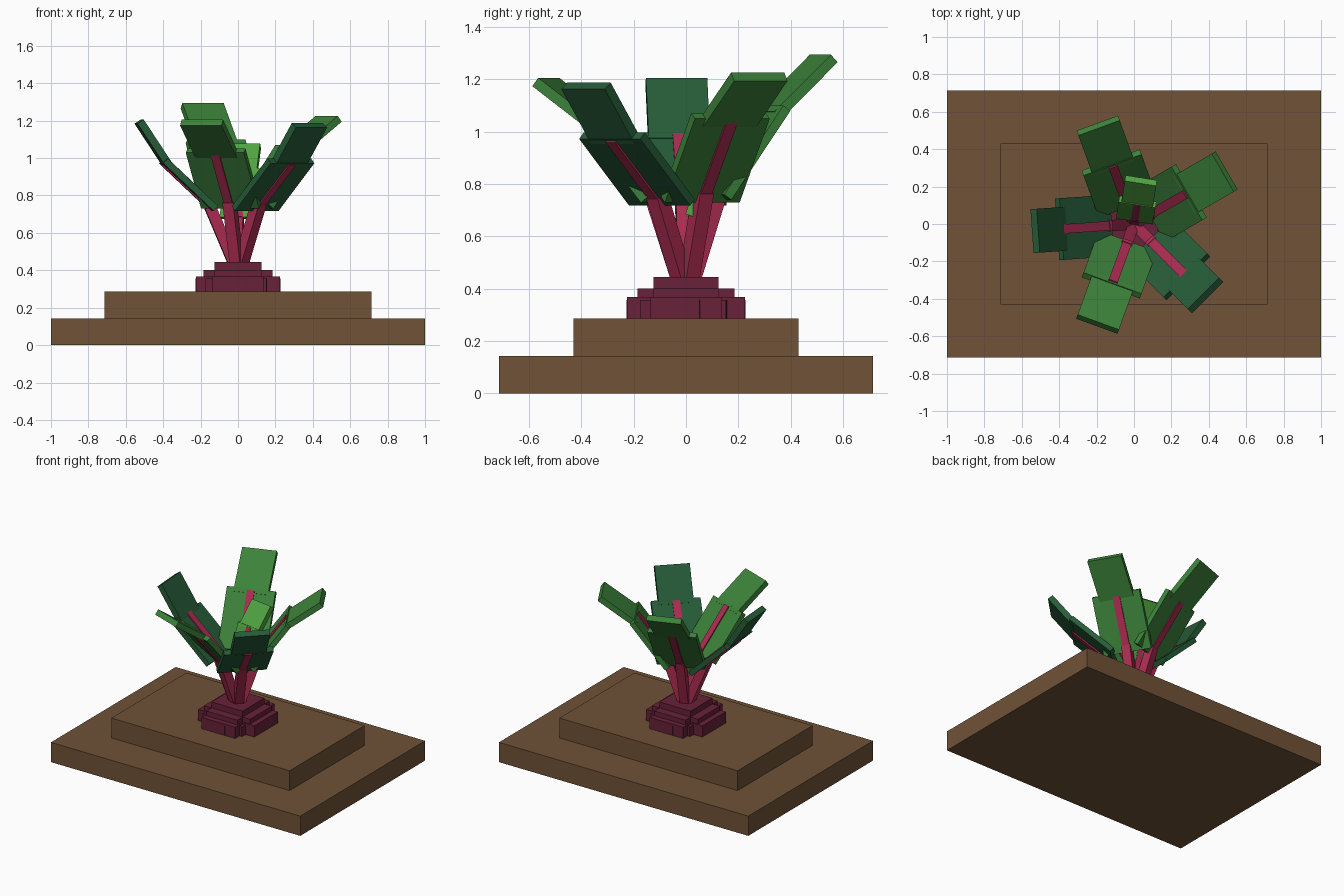
import bpy, bmesh, math
from mathutils import Matrix, Vector

cube = bpy.data.objects.get("Cube")
if cube:
    bpy.data.objects.remove(cube, do_unlink=True)


def material(name, rgb):
    """Flat colour from 0-255 display values."""
    col = [(c / 255 / 12.92) if c < 11 else ((c / 255 + 0.055) / 1.055) ** 2.4 for c in rgb] + [1]
    m = bpy.data.materials.new(name)
    m.use_nodes = True
    m.diffuse_color = col
    m.node_tree.nodes["Principled BSDF"].inputs["Base Color"].default_value = col
    return m


SOIL = material("soil brown", (112, 82, 55))
ROOT = material("root purple", (104, 33, 58))
STEM = material("stem red", (172, 44, 82))
GREEN = material("leaf green", (60, 130, 58))
DARK = material("dark leaf green", (38, 92, 56))
BRIGHT = material("young leaf green", (80, 165, 65))


def box(name, size, matrix, mat):
    bm = bmesh.new()
    bmesh.ops.create_cube(bm, size=1, matrix=Matrix.Diagonal((*size, 1)))
    mesh = bpy.data.meshes.new(name)
    bm.to_mesh(mesh)
    bm.free()
    mesh.materials.append(mat)
    ob = bpy.data.objects.new(name, mesh)
    ob.matrix_world = matrix
    bpy.context.collection.objects.link(ob)
    return ob


def block(name, wide, deep, z0, z1, mat, turn=0):
    m = Matrix.Translation((0, 0, (z0 + z1) / 2)) @ Matrix.Rotation(math.radians(turn), 4, "Z")
    return box(name, (wide, deep, z1 - z0), m, mat)


def plank(name, azimuth, start, end, width, thick, mat):
    """Box running between two (radius, height) points in an upright plane."""
    a = math.radians(azimuth)
    out = Vector((math.cos(a), math.sin(a), 0))
    p, q = (out * r + Vector((0, 0, z)) for r, z in (start, end))
    along = (q - p).normalized()
    side = Vector((-out.y, out.x, 0))
    m = Matrix((along, side, along.cross(side))).transposed().to_4x4()
    m.translation = (p + q) / 2
    return box(name, ((q - p).length, width, thick), m, mat)


# Stepped soil
block("soil_base", 2, 1.43, 0, 0.143, SOIL)
block("soil_step", 1.43, 0.86, 0.143, 0.287, SOIL)

# Root: crossed slabs in steps, with turned blocks poking out at the bottom
for i, turn in enumerate((0, 90)):
    block(f"root_lower_{i}", 0.45, 0.27, 0.28, 0.368, ROOT, turn)
    block(f"root_middle_{i}", 0.37, 0.25, 0.36, 0.402, ROOT, turn)
block("root_top", 0.25, 0.25, 0.4, 0.445, ROOT)
block("root_bump_a", 0.33, 0.33, 0.28, 0.357, ROOT, -32)
block("root_bump_b", 0.33, 0.33, 0.28, 0.357, ROOT, -4)


def leaf(name, azimuth, foot, bend, tip, mat, widths=(0.33, 0.235), stem=0.05):
    """Two-part stem, broad inner blade and narrower outer blade."""
    foot, bend, tip = Vector(foot), Vector(bend), Vector(tip)
    knee = foot.lerp(bend, 0.1)
    plank(name + "_lower_stem", azimuth, (0.015, 0.42), knee, stem * 1.2, stem * 1.2, STEM)
    plank(name + "_upper_stem", azimuth, foot, foot.lerp(bend, 0.97), stem, stem, STEM)
    plank(name + "_inner_blade", azimuth, foot, bend, widths[0], 0.035, mat)
    plank(name + "_outer_blade", azimuth, bend.lerp(foot, 0.08), tip, widths[1], 0.04, mat)


# Five big leaves around the crown and a young one inside
leaf("front_leaf", 250, (0.11, 0.74), (0.35, 1.04), (0.57, 1.19), GREEN)
leaf("back_leaf", 110, (0.11, 0.75), (0.35, 1.09), (0.56, 1.28), GREEN)
leaf("back_left_leaf", 30, (0.11, 0.74), (0.34, 1.06), (0.56, 1.21), GREEN)
leaf("front_left_leaf", 315, (0.13, 0.73), (0.4, 0.985), (0.54, 1.175), DARK)
leaf("right_leaf", 184, (0.13, 0.73), (0.4, 0.985), (0.53, 1.195), DARK)
leaf("young_leaf", 81, (0.03, 0.68), (0.12, 0.94), (0.235, 1.065), BRIGHT, (0.2, 0.17), 0.04)
